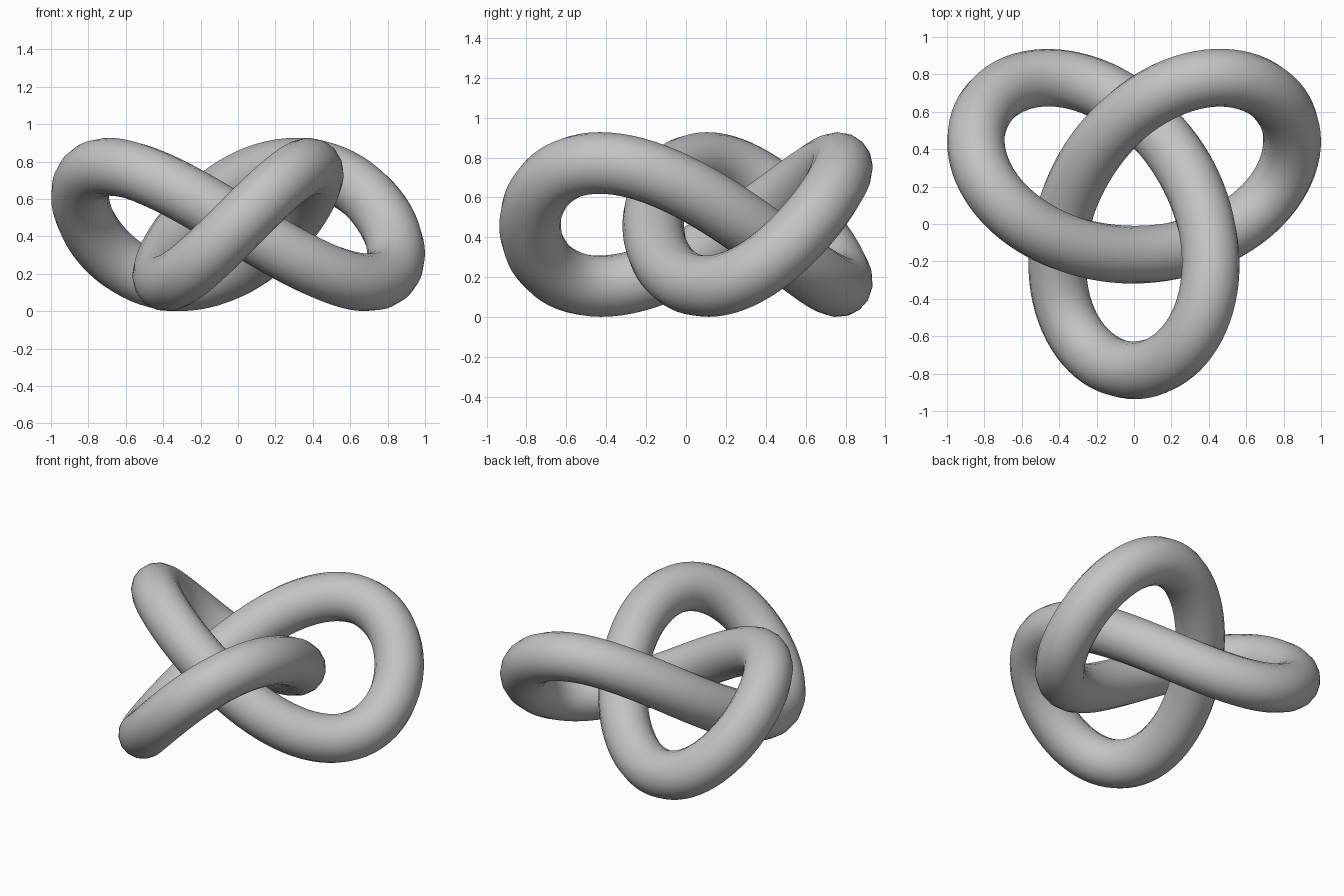
import bpy
from math import sin, cos, pi

cube = bpy.data.objects.get("Cube")
if cube:
    bpy.data.objects.remove(cube, do_unlink=True)

SCALE = 0.309          # size of the knot's base unit
TUBE = 0.5 * SCALE     # tube radius
STEPS = 180            # rings along the loop

# Material
grey = bpy.data.materials.new("plain_grey")
grey.use_nodes = True
colour = (0.55, 0.55, 0.55, 1)
grey.diffuse_color = colour
grey.node_tree.nodes["Principled BSDF"].inputs["Base Color"].default_value = colour


def knot_point(t):
    """Centre line of a trefoil, centred on the origin and resting on the floor."""
    return (SCALE * (sin(t) + 2 * sin(2 * t)),
            SCALE * (cos(t) - 2 * cos(2 * t) + 0.469),
            SCALE * (1.5 - sin(3 * t)))


# Closed centre line swept with a round section
curve = bpy.data.curves.new("trefoil_knot", 'CURVE')
curve.dimensions = '3D'
curve.bevel_depth = TUBE
curve.bevel_resolution = 6
spline = curve.splines.new('POLY')
spline.points.add(STEPS - 1)
for i, point in enumerate(spline.points):
    point.co = (*knot_point(2 * pi * i / STEPS), 1)
spline.use_cyclic_u = True
curve.materials.append(grey)

knot = bpy.data.objects.new("trefoil_knot", curve)
bpy.context.collection.objects.link(knot)

# Turn the sweep into a smooth mesh
bpy.ops.object.select_all(action='DESELECT')
knot.select_set(True)
bpy.context.view_layer.objects.active = knot
bpy.ops.object.convert(target='MESH')
bpy.ops.object.shade_smooth()
